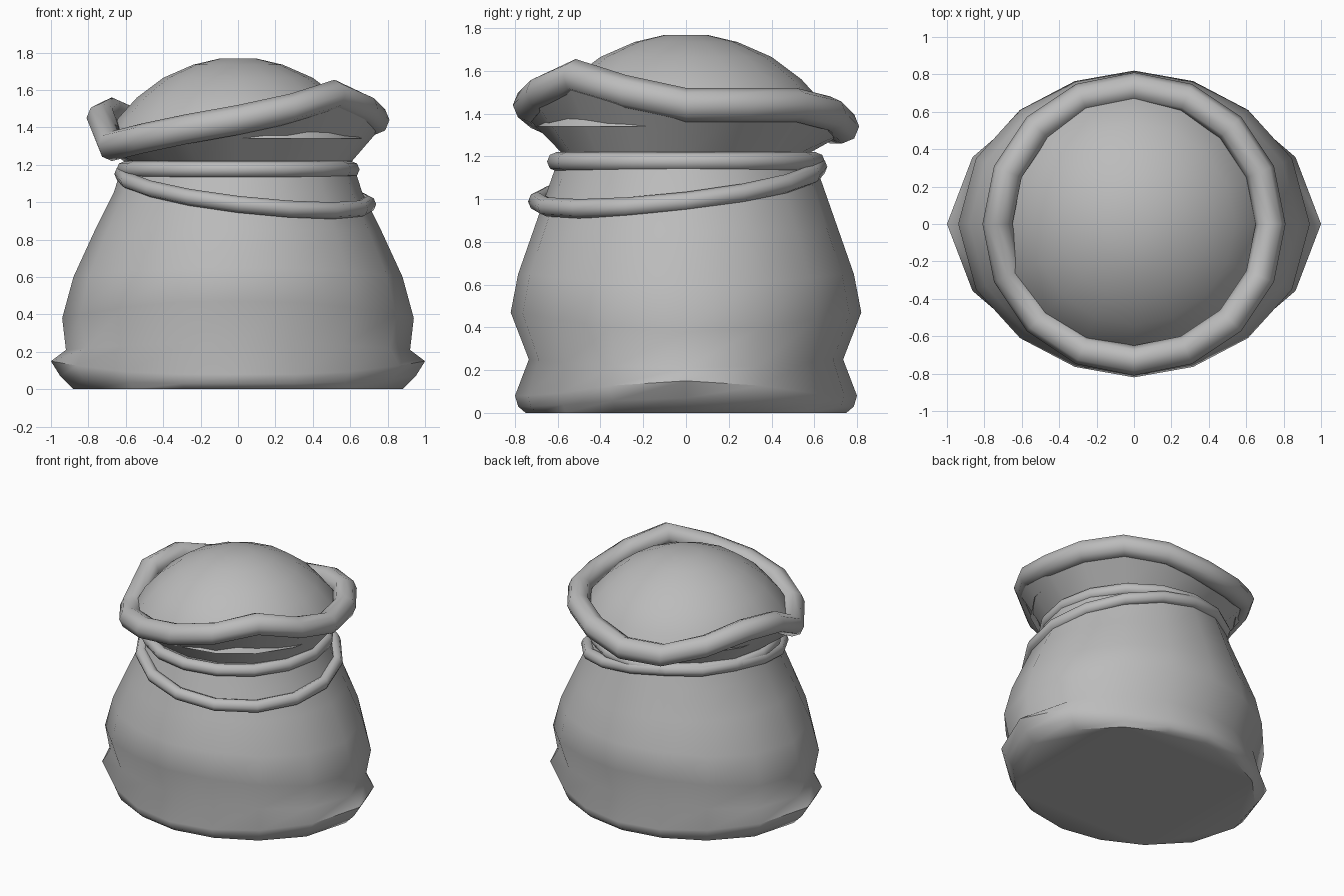
import bpy, bmesh, math
from math import cos, sin, radians

SEG = 16
ANGLES = [2 * math.pi * i / SEG for i in range(SEG)]

cube = bpy.data.objects.get("Cube")
if cube:
    bpy.data.objects.remove(cube, do_unlink=True)

cloth = bpy.data.materials.new("grey cloth")
cloth.use_nodes = True
GREY = (0.5, 0.5, 0.5, 1)
cloth.diffuse_color = GREY
cloth.node_tree.nodes["Principled BSDF"].inputs["Base Color"].default_value = GREY


def loft(name, rings, wrap=False, cap_start=False, cap_end=False, sharp=50):
    """Skin a list of closed rings of points."""
    bm = bmesh.new()
    rows = [[bm.verts.new(p) for p in ring] for ring in rings]
    pairs = list(zip(rows, rows[1:]))
    if wrap:
        pairs.append((rows[-1], rows[0]))
    for a, b in pairs:
        n = len(a)
        for i in range(n):
            j = (i + 1) % n
            bm.faces.new((a[i], a[j], b[j], b[i]))
    if cap_start:
        bm.faces.new(rows[0][::-1])
    if cap_end:
        bm.faces.new(rows[-1])
    bmesh.ops.recalc_face_normals(bm, faces=bm.faces)
    mesh = bpy.data.meshes.new(name)
    bm.to_mesh(mesh)
    bm.free()
    obj = bpy.data.objects.new(name, mesh)
    bpy.context.collection.objects.link(obj)
    mesh.materials.append(cloth)
    bpy.ops.object.select_all(action="DESELECT")
    obj.select_set(True)
    bpy.context.view_layer.objects.active = obj
    bpy.ops.object.shade_smooth_by_angle(angle=radians(sharp))
    return obj


def tube(name, path, radius, sides=8):
    """Closed tube around the z axis following path points (angle, r, z)."""
    rings = []
    for a, r, z in path:
        ring = []
        for k in range(sides):
            t = 2 * math.pi * k / sides
            rr = r + radius * cos(t)
            ring.append((rr * cos(a), rr * sin(a), z + radius * sin(t)))
        rings.append(ring)
    return loft(name, rings, wrap=True)


# Height of the folded rim, counter-clockwise from +x
RIM_Z = [1.44, 1.44, 1.44, 1.40, 1.34, 1.34, 1.41, 1.48,
         1.45, 1.30, 1.34, 1.39, 1.44, 1.50, 1.575, 1.50]

# Sack wall: height and radius at the sides (x), then at front and back (y),
# and how tightly the side bulge hugs the x axis
WALL = [
    (0.00, 0.88, 0.00, 0.75, 3),
    (0.07, 0.95, 0.03, 0.785, 5),
    (0.15, 1.00, 0.08, 0.80, 5),
    (0.21, 0.92, 0.25, 0.735, 3),
    (0.38, 0.94, 0.47, 0.82, 3),
    (0.60, 0.88, 0.65, 0.785, 3),
    (0.85, 0.765, 0.85, 0.715, 3),
    (1.05, 0.665, 1.05, 0.645, 3),
    (1.22, 0.61, 1.22, 0.585, 3),
]
rings = []
for zx, rx, zy, ry, power in WALL:
    ring = []
    for a in ANGLES:
        w = abs(cos(a)) ** power
        r = ry + (rx - ry) * w
        ring.append((r * cos(a), r * sin(a), zy + (zx - zy) * w))
    rings.append(ring)
# Flared mouth reaching the rim
rings.append([(0.80 * cos(a), 0.80 * sin(a), z) for a, z in zip(ANGLES, RIM_Z)])
loft("sack_body", rings, cap_start=True)

# Rolled rim
tube("rolled_rim", [(a, 0.73, z) for a, z in zip(ANGLES, RIM_Z)], 0.08)

# Domed filling
DOME = [(0.70, 1.34), (0.64, 1.45), (0.54, 1.56), (0.40, 1.665),
        (0.24, 1.735), (0.10, 1.768)]
loft("filling", [[(r * cos(a), r * sin(a), z) for a in ANGLES] for r, z in DOME],
     cap_end=True)

# Two cords around the neck: one level, one slack and tilted
tube("upper_cord", [(a, 0.605, 1.175) for a in ANGLES], 0.045)
slack = []
for a in ANGLES:
    lean = cos(a + radians(45))
    slack.append((a, 0.655 + 0.055 * lean, 1.07 - 0.115 * lean))
tube("lower_cord", slack, 0.045)
